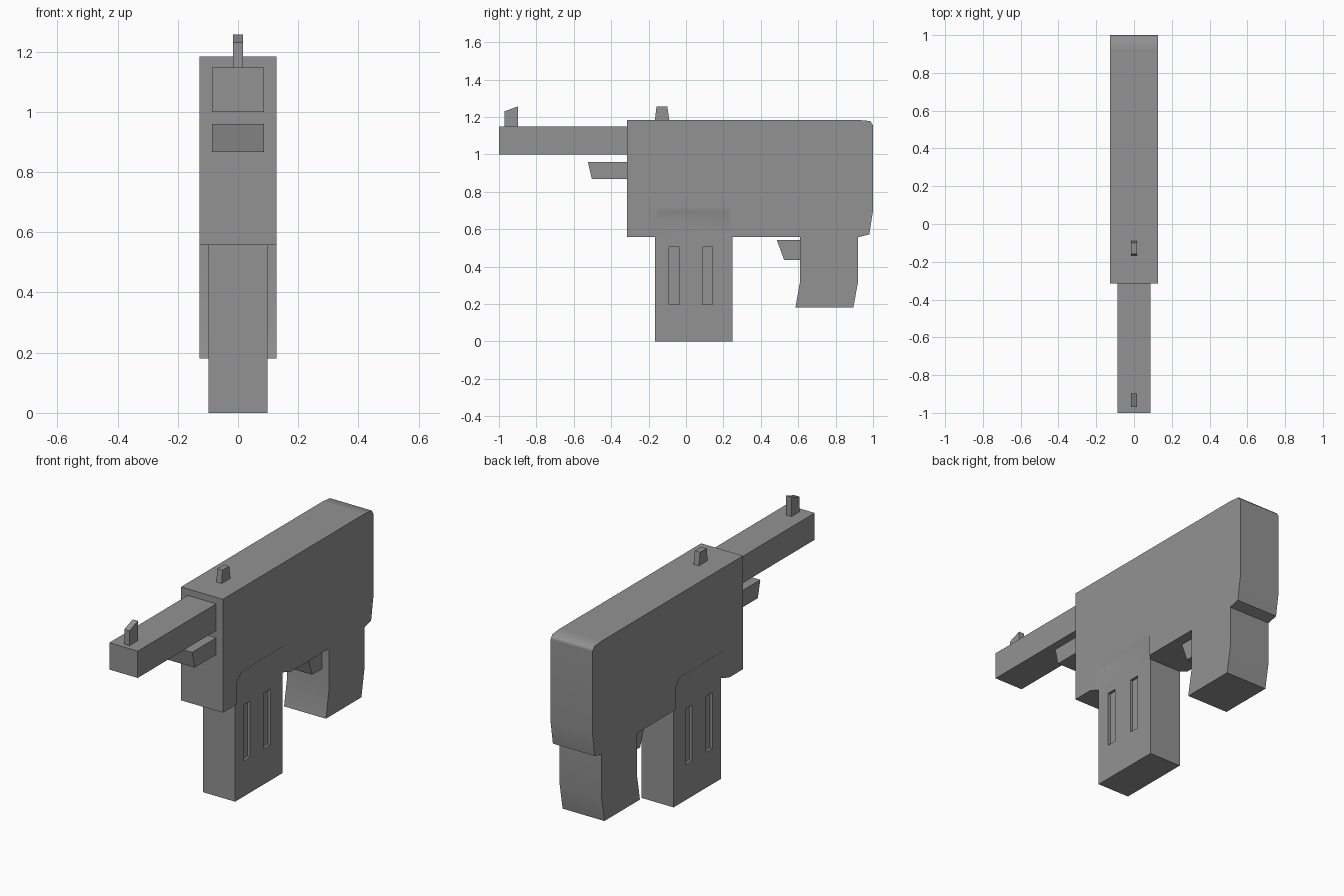
import bpy, bmesh
from math import radians

if "Cube" in bpy.data.objects:
    bpy.data.objects.remove(bpy.data.objects["Cube"])

dark = bpy.data.materials.new("dark_grey")
dark.diffuse_color = (0.29, 0.29, 0.29, 1)
dark.use_nodes = True
dark.node_tree.nodes["Principled BSDF"].inputs["Base Color"].default_value = dark.diffuse_color


def link(name, bm):
    bmesh.ops.recalc_face_normals(bm, faces=bm.faces)
    mesh = bpy.data.meshes.new(name)
    bm.to_mesh(mesh)
    bm.free()
    mesh.materials.append(dark)
    ob = bpy.data.objects.new(name, mesh)
    bpy.context.collection.objects.link(ob)
    return ob


def loft(name, x0, prof0, x1, prof1):
    """Solid between two side profiles of (y, z) points at x0 and x1."""
    bm = bmesh.new()
    a = [bm.verts.new((x0, y, z)) for y, z in prof0]
    b = [bm.verts.new((x1, y, z)) for y, z in prof1]
    bm.faces.new(a)
    bm.faces.new(b[::-1])
    n = len(a)
    for i in range(n):
        j = (i + 1) % n
        bm.faces.new((a[i], b[i], b[j], a[j]))
    return link(name, bm)


def prism(name, half, prof):
    return loft(name, -half, prof, half, prof)


def rect(y0, y1, z0, z1):
    return [(y0, z0), (y1, z0), (y1, z1), (y0, z1)]


def arch(y0, y1, z0, z1, c):
    """Rectangle with both top corners chamfered."""
    return [(y0, z0), (y1, z0), (y1, z1 - c), (y1 - c, z1), (y0 + c, z1), (y0, z1 - c)]


def cut(target, cutter):
    mod = target.modifiers.new("cut", 'BOOLEAN')
    mod.operation = 'DIFFERENCE'
    mod.solver = 'EXACT'
    mod.object = cutter
    bpy.context.view_layer.objects.active = target
    bpy.ops.object.modifier_apply(modifier=mod.name)
    bpy.data.objects.remove(cutter)


# Receiver with the rear grip, one side profile
receiver = prism("receiver", 0.128, [
    (-0.315, 0.557), (0.61, 0.557), (0.61, 0.32), (0.585, 0.18),
    (0.895, 0.18), (0.92, 0.32), (0.92, 0.557), (0.98, 0.572),
    (1.0, 0.70), (1.0, 1.155), (0.985, 1.178), (0.92, 1.184), (-0.315, 1.184)])

# Magazine
magazine = prism("magazine", 0.098, rect(-0.165, 0.248, 0, 0.57))

for side, label in ((1, "right"), (-1, "left")):
    # Sloped recess where the receiver narrows to the magazine
    recess = loft("recess_cutter_" + label,
                  side * 0.098, arch(-0.165, 0.248, 0.5, 0.69, 0.03),
                  side * 0.14, arch(-0.205, 0.288, 0.5, 0.735, 0.05))
    cut(receiver, recess)
    # Grooves in the magazine sides
    for i, y in enumerate((-0.09, 0.088)):
        prof = rect(y, y + 0.055, 0.197, 0.505)
        groove = loft(f"groove_cutter_{label}_{i}", side * 0.083, prof, side * 0.12, prof)
        cut(magazine, groove)

# Soft shading over the shallow bends, flat on the large faces
bpy.ops.object.select_all(action='DESELECT')
receiver.select_set(True)
bpy.context.view_layer.objects.active = receiver
bpy.ops.object.shade_smooth_by_angle(angle=radians(55))
receiver.modifiers.new("flat_sides", 'WEIGHTED_NORMAL').keep_sharp = True

# Barrel and the stub below it
prism("barrel", 0.087, rect(-1.0, -0.31, 1.0, 1.148))
prism("under_barrel", 0.087, [(-0.525, 0.96), (-0.503, 0.867), (-0.31, 0.867), (-0.31, 0.96)])

# Trigger
prism("trigger", 0.087, [(0.485, 0.543), (0.525, 0.435), (0.615, 0.435), (0.615, 0.543)])

# Sights
prism("front_sight", 0.016, [(-0.97, 1.14), (-0.897, 1.14), (-0.897, 1.257), (-0.97, 1.23)])
prism("rear_sight", 0.016, [(-0.167, 1.175), (-0.088, 1.175), (-0.1, 1.255), (-0.158, 1.255)])
